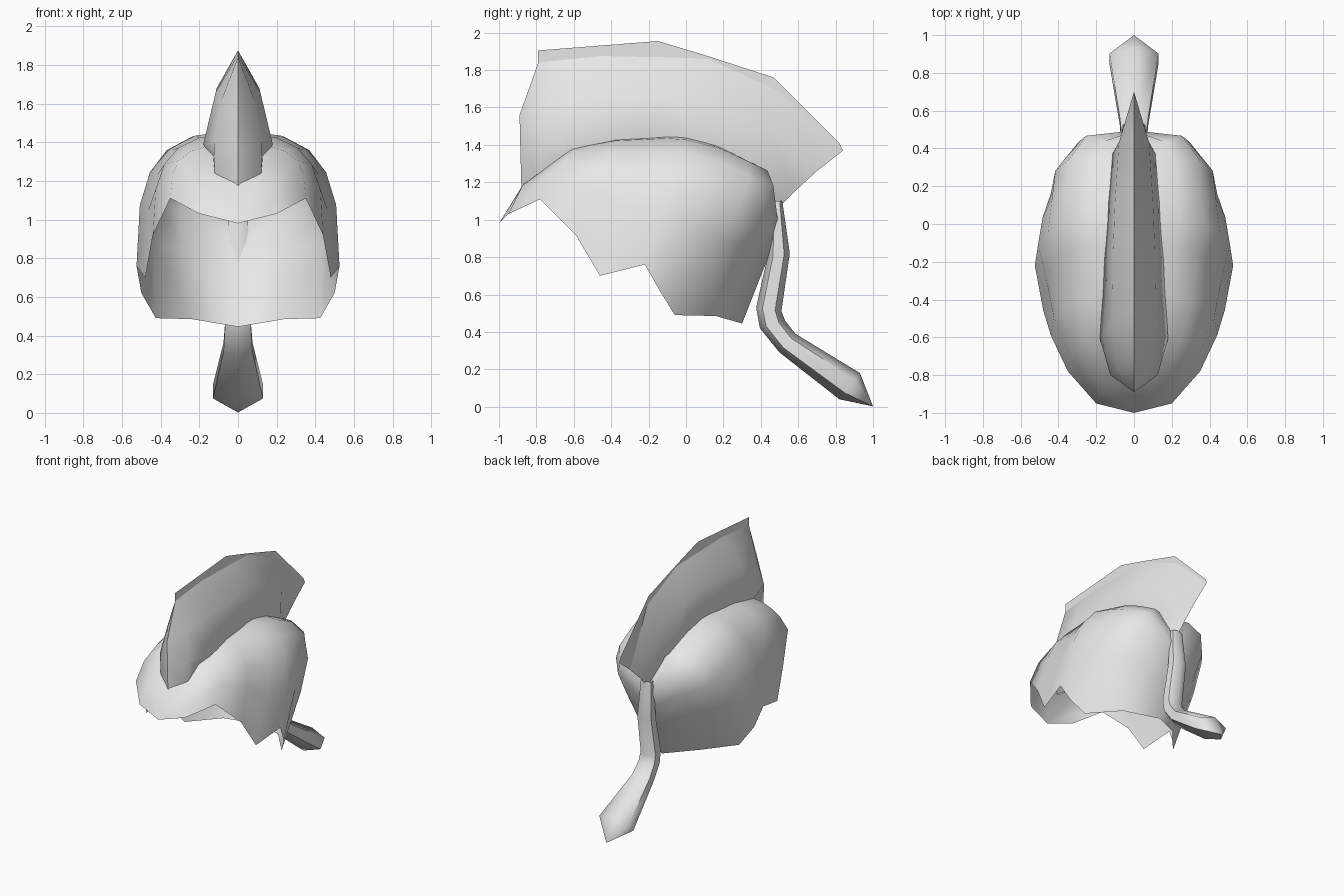
import bpy, bmesh, math
from mathutils import Vector

if "Cube" in bpy.data.objects:
    bpy.data.objects.remove(bpy.data.objects["Cube"])

grey = bpy.data.materials.new("plain_grey")
grey.diffuse_color = (0.8, 0.8, 0.8, 1)
grey.use_nodes = True
grey.node_tree.nodes["Principled BSDF"].inputs["Base Color"].default_value = grey.diffuse_color


def make_object(name, build, angle=50):
    """Create a mesh object, fill it with build(bm), then smooth it."""
    mesh = bpy.data.meshes.new(name)
    bm = bmesh.new()
    build(bm)
    bmesh.ops.remove_doubles(bm, verts=bm.verts, dist=0.0005)
    bmesh.ops.dissolve_degenerate(bm, edges=bm.edges, dist=0.0005)
    bmesh.ops.recalc_face_normals(bm, faces=bm.faces)
    bm.to_mesh(mesh)
    bm.free()
    mesh.materials.append(grey)
    obj = bpy.data.objects.new(name, mesh)
    bpy.context.collection.objects.link(obj)
    bpy.ops.object.select_all(action='DESELECT')
    obj.select_set(True)
    bpy.context.view_layer.objects.active = obj
    bpy.ops.object.shade_smooth_by_angle(angle=math.radians(angle))
    return obj


def loft(bm, sections, closed=False):
    """Join neighbouring point rows with quads."""
    rows = [[bm.verts.new(p) for p in s] for s in sections]
    for a, b in zip(rows, rows[1:]):
        n = len(a)
        for j in range(n if closed else n - 1):
            k = (j + 1) % n
            bm.faces.new((a[j], a[k], b[k], b[j]))


def loft_mirrored(bm, sections):
    for side in (1, -1):
        loft(bm, [[(side * x, y, z) for x, y, z in s] for s in sections])


# Cap of hair: rounded ribs running from the centre ridge down to a jagged rim
ridge = [(-1.0, .98), (-.87, 1.19), (-.60, 1.39), (-.37, 1.44), (-.09, 1.46),
         (.0, 1.45), (.14, 1.41), (.28, 1.34), (.36, 1.29), (.47, 1.04)]
rim = [(0, -1.0, .98), (.2, -.95, 1.03), (.35, -.78, 1.11), (.44, -.59, .92),
       (.48, -.46, .70), (.525, -.22, .76), (.5, -.14, .62), (.425, -.06, .49),
       (.24, .16, .485), (0, .30, .445)]
bulge = [(0, 0)] * 5 + [(0, .02), (0, .08), (.05, .11), (.09, .14), (0, .05)]


def rib(top, low, out, steps=5):
    pts = []
    for i in range(steps + 1):
        a = i / steps * math.pi / 2
        across = math.sin(a) ** (2 / 3)
        up = max(math.cos(a), 0) ** (2 / 3) if i < steps else 0
        swell = math.sin(2 * a)
        pts.append((low[0] * across + out[0] * swell,
                    low[1] + (top[0] - low[1]) * up + out[1] * swell,
                    low[2] + (top[1] - low[2]) * up))
    return pts


ribs = [rib(t, l, o) for t, l, o in zip(ridge, rim, bulge)]
make_object("hair_cap", lambda bm: loft_mirrored(bm, ribs), 60)

# Crest: tapered sections, each from its top edge down into the cap
crest_sections = [
    [(0, -.79, 1.84), (0, -.89, 1.56), (0, -.885, 1.35), (0, -.88, 1.17)],
    [(0, -.70, 1.85), (.085, -.76, 1.62), (.125, -.80, 1.40), (.12, -.80, 1.24)],
    [(0, -.46, 1.875), (.115, -.52, 1.66), (.18, -.61, 1.39), (.13, -.60, 1.29)],
    [(0, -.10, 1.868), (.11, -.12, 1.68), (.16, -.20, 1.42), (.10, -.20, 1.34)],
    [(0, .12, 1.86), (.10, .13, 1.65), (.135, .12, 1.40), (.10, .12, 1.30)],
    [(0, .49, 1.69), (.08, .43, 1.48), (.115, .37, 1.28), (.09, .40, 1.08)],
    [(0, .84, 1.37), (0, .70, 1.26), (0, .58, 1.15), (0, .47, 1.04)],
]
make_object("crest", lambda bm: loft_mirrored(bm, crest_sections), 60)

# Thin fin standing along the top of the crest
fin_low = [(-.79, 1.83), (-.15, 1.86), (.12, 1.85), (.49, 1.68), (.84, 1.37)]
fin_high = [(-.79, 1.905), (-.15, 1.955), (.10, 1.88), (.47, 1.76), (.82, 1.41)]
make_object("crest_fin", lambda bm: loft(
    bm, [[(0, y, z) for y, z in line] for line in (fin_low, fin_high)]))

# Tail: six-sided tube, each ring given by its back and front edge and half width
tail_rings = [((.515, 1.10), (.46, 1.10), .045), ((.555, .82), (.435, .80), .06),
              ((.51, .51), (.375, .53), .065), ((.53, .46), (.395, .42), .068),
              ((.585, .39), (.50, .29), .075), ((.93, .18), (.82, .04), .13),
              ((1.0, .002), (1.0, .002), 0)]


def tail_ring(back, front, width):
    mid = Vector((0, (back[0] + front[0]) / 2, (back[1] + front[1]) / 2))
    half = Vector((0, back[0], back[1])) - mid
    return [mid + half * math.cos(a) + Vector((width / .866 * math.sin(a), 0, 0))
            for a in (i * math.pi / 3 for i in range(6))]


make_object("tail", lambda bm: loft(bm, [tail_ring(*r) for r in tail_rings], True), 60)
